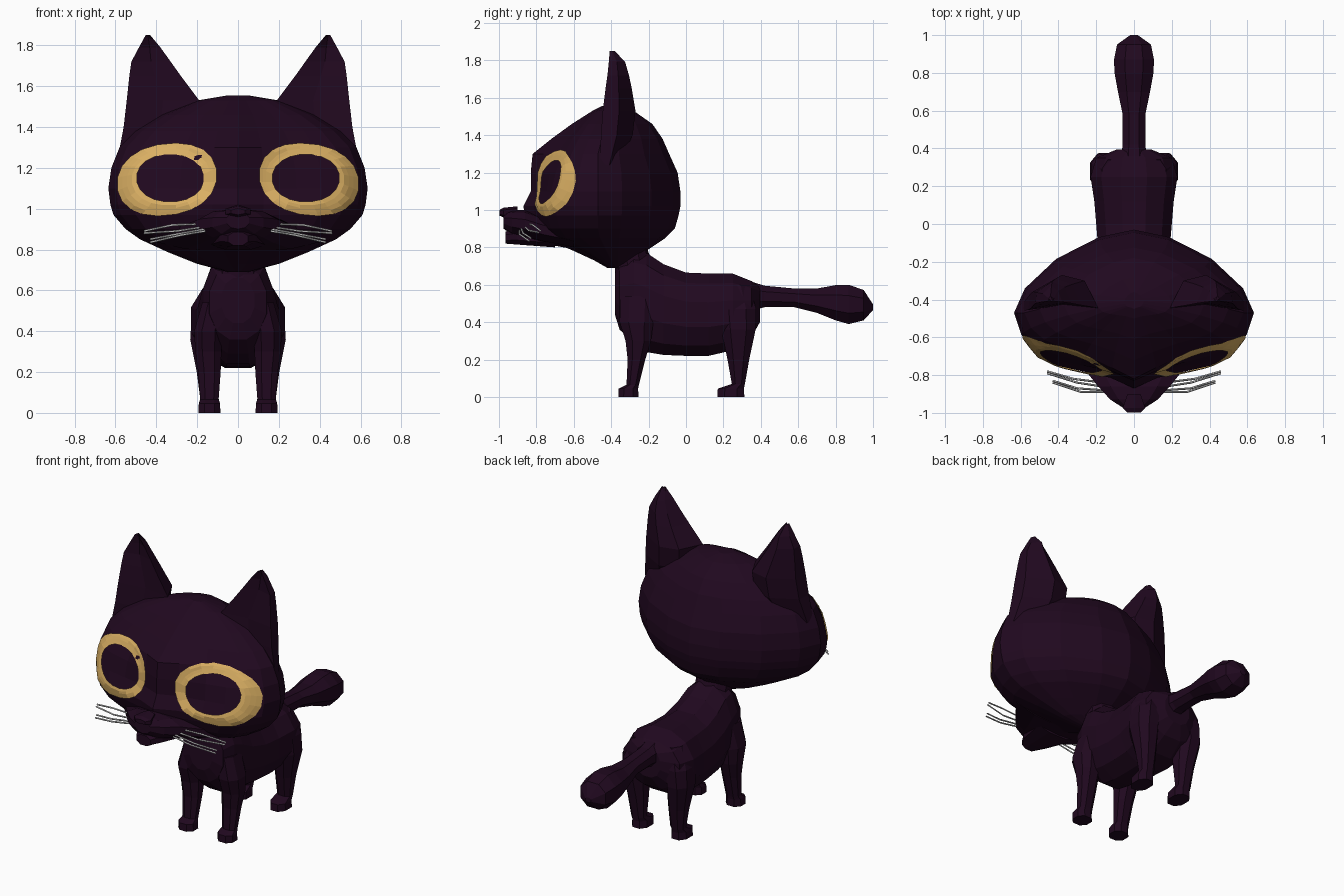
import bpy, bmesh, math
from mathutils import Vector
from mathutils.bvhtree import BVHTree

if "Cube" in bpy.data.objects:
    bpy.data.objects.remove(bpy.data.objects["Cube"])


def material(name, rgb):
    m = bpy.data.materials.new(name)
    m.diffuse_color = (*rgb, 1)
    m.use_nodes = True
    m.node_tree.nodes["Principled BSDF"].inputs["Base Color"].default_value = m.diffuse_color
    return m


FUR = material("dark_plum_fur", (0.0145, 0.0025, 0.0135))
GOLD = material("golden_eye", (0.70, 0.43, 0.125))
GREY = material("whisker_grey", (0.55, 0.55, 0.55))


def finish(bm, name, mat, mirror=False):
    me = bpy.data.meshes.new(name)
    bm.to_mesh(me)
    ob = bpy.data.objects.new(name, me)
    bpy.context.collection.objects.link(ob)
    me.materials.append(mat)
    if mirror:
        ob.modifiers.new("mirror", 'MIRROR').use_mirror_merge = False
    return ob


def loft(name, rings, mat=FUR, mirror=False):
    """Skin a list of equal-length rings and cap both ends."""
    bm = bmesh.new()
    vs = [[bm.verts.new(p) for p in r] for r in rings]
    n = len(vs[0])
    for a, b in zip(vs, vs[1:]):
        for i in range(n):
            j = (i + 1) % n
            bm.faces.new((a[i], a[j], b[j], b[i]))
    bm.faces.new(vs[0])
    bm.faces.new(vs[-1])
    bmesh.ops.recalc_face_normals(bm, faces=bm.faces)
    finish(bm, name, mat, mirror)
    return bm


def oval(n, power=2.0):
    """Superellipse points scaled to fill the -1..1 square."""
    out = []
    for i in range(n):
        a = 2 * math.pi * (i + 0.5) / n
        c, s = math.cos(a), math.sin(a)
        out.append((math.copysign(abs(c) ** (2 / power), c),
                    math.copysign(abs(s) ** (2 / power), s)))
    mu, mv = max(p[0] for p in out), max(p[1] for p in out)
    return [(u / mu, v / mv) for u, v in out]


def loft_y(name, rows, n=10, power=2.2):
    """Rows are y, half width, bottom z, top z."""
    loft(name, [[(u * w, y, (b + t) / 2 + v * (t - b) / 2) for u, v in oval(n, power)]
                for y, w, b, t in rows])


def loft_z(name, rows, n=8, power=2.3, mirror=True):
    """Rows are z, centre x, centre y, radius x, radius y."""
    loft(name, [[(x + u * rx, y + v * ry, z) for u, v in oval(n, power)]
                for z, x, y, rx, ry in rows], mirror=mirror)


# Head: horizontal outlines; the face is full at cheek level and flatter at the brow
FULL = [(0, 1), (.2, .86), (.45, .77), (.65, .70), (.82, .57), (.94, .32), (1, 0)]
FLAT = [(0, 1), (.2, .83), (.45, .62), (.65, .50), (.82, .39), (.94, .22), (1, 0)]
BACK = [(math.cos(a) ** 1.25, math.sin(a) ** 1.25)
        for a in (math.radians(d) for d in (22, 45, 68))]


def head_ring(z, yf, w, yw, yb, flat):
    half = [(x * w, yw + (yf - yw) * (d + (e - d) * flat))
            for (x, d), (_, e) in zip(FULL, FLAT)]
    half += [(x * w, yw + (yb - yw) * d) for x, d in BACK] + [(0, yb)]
    return [(x, y, z) for x, y in half] + [(-x, y, z) for x, y in half[-2:0:-1]]


head = loft("head", [head_ring(*r) for r in (
    (0.69, -.42, .05, -.37, -.33, 0), (0.73, -.49, .20, -.40, -.28, 0),
    (0.79, -.62, .35, -.43, -.20, 0), (0.85, -.78, .48, -.46, -.11, 0),
    (0.90, -.83, .55, -.47, -.06, 0), (0.97, -.86, .61, -.47, -.04, 0),
    (1.02, -.87, .625, -.47, -.03, 0), (1.10, -.83, .635, -.47, -.03, 0),
    (1.20, -.83, .62, -.47, -.045, .35), (1.30, -.82, .58, -.47, -.09, .9),
    (1.38, -.72, .50, -.45, -.125, .6), (1.46, -.61, .37, -.43, -.18, .3),
    (1.53, -.50, .20, -.42, -.28, 0), (1.555, -.45, .05, -.41, -.36, 0))])

# Eyes: golden rings laid onto the face around a dark centre
tree = BVHTree.FromBMesh(head)


def on_face(x, z):
    hit = tree.ray_cast(Vector((x, -2, z)), Vector((0, 1, 0)))[0]
    if hit is None:
        hit = tree.find_nearest(Vector((x, -.55, z)))[0]
    return hit + Vector((.002, -.009, 0))


bm = bmesh.new()
rows = []
outer, inner = oval(20, 2.2), oval(20, 2.1)
for k in range(5):
    t = k / 4
    row = []
    for (u, v), (p, q) in zip(outer, inner):
        ox, oz = .346 + .242 * u, 1.143 + .175 * v - .022 * u
        ix, iz = .33 + .163 * p, 1.15 + .115 * q
        row.append(bm.verts.new(on_face(ox + (ix - ox) * t, oz + (iz - oz) * t)))
    rows.append(row)
for a, b in zip(rows, rows[1:]):
    for i in range(20):
        j = (i + 1) % 20
        bm.faces.new((a[i], a[j], b[j], b[i]))
finish(bm, "eye_rings", GOLD, mirror=True)
head.free()

# Muzzle, chin and nose
loft_y("muzzle", [(-.60, .40, .79, .93), (-.76, .27, .82, .965), (-.86, .19, .845, 1.0),
                  (-.93, .125, .865, 1.0), (-.975, .055, .90, .985)])
loft_y("chin", [(-.70, .14, .80, .88), (-.90, .09, .815, .90), (-.965, .05, .82, .885)], 8)
loft_y("nose", [(-.90, .035, .97, 1.02), (-.975, .06, .96, 1.012), (-.998, .035, .97, 1.0)], 6)

# Ears: rounded back, slightly hollow front, sinking into the head
loft("ears", [[(a, f, z), ((a + b) / 2, f + .025, z), (b, f, z),
               (b - .03 * (b - a), (f + k) / 2, z), ((a + b) / 2 + .04 * (b - a), k, z),
               (a + .2 * (b - a), k - .03, z)]
              for z, a, b, f, k in (
    (1.24, .26, .59, -.46, -.36), (1.40, .20, .56, -.455, -.285),
    (1.53, .19, .545, -.445, -.27), (1.65, .28, .532, -.43, -.29),
    (1.72, .33, .522, -.42, -.305), (1.79, .38, .485, -.413, -.325),
    (1.85, .43, .452, -.408, -.38))], mirror=True)

# Torso and neck
loft_y("torso", [(-.38, .08, .44, .66), (-.355, .14, .36, .72), (-.28, .17, .29, .78),
                 (-.21, .18, .24, .77), (-.12, .19, .225, .71), (0, .20, .22, .665),
                 (.12, .21, .22, .66), (.25, .23, .25, .66), (.35, .20, .32, .62),
                 (.395, .09, .40, .59)], 12)
loft_z("neck", [(.50, 0, -.25, .16, .125), (.62, 0, -.25, .135, .13),
                (.72, 0, -.28, .11, .10), (.84, 0, -.30, .10, .075)], 10, 2.2, False)

# Legs with forward-pointing paws
loft_z("front_legs", [(.54, .12, -.26, .055, .09), (.40, .145, -.265, .070, .09),
                      (.30, .145, -.255, .064, .068), (.20, .14, -.265, .055, .047),
                      (.065, .14, -.285, .045, .033), (.045, .14, -.308, .052, .052),
                      (0, .14, -.308, .054, .054)])
loft_z("hind_legs", [(.60, .11, .25, .06, .09), (.47, .15, .275, .077, .10),
                     (.36, .16, .28, .074, .092), (.20, .145, .28, .057, .058),
                     (.07, .14, .28, .045, .035), (.045, .14, .24, .052, .070),
                     (0, .14, .24, .054, .072)])

# Tail with a club-shaped tip
loft_y("tail", [(.34, .07, .46, .62), (.42, .06, .48, .595), (.58, .06, .48, .58),
                (.70, .085, .45, .58), (.80, .103, .41, .598), (.87, .106, .39, .60),
                (.95, .09, .41, .572), (1.0, .02, .465, .495)], 8)

# Whiskers: thin bent strands on both cheeks
curve = bpy.data.curves.new("whiskers", 'CURVE')
curve.dimensions = '3D'
curve.bevel_depth = .0055
curve.bevel_resolution = 0
for side in (-1, 1):
    for strand in (((.16, -.84, .925), (.32, -.82, .92), (.46, -.78, .89)),
                   ((.17, -.86, .91), (.30, -.84, .89), (.46, -.79, .88)),
                   ((.16, -.88, .90), (.30, -.87, .875), (.43, -.83, .85)),
                   ((.16, -.89, .89), (.28, -.89, .87), (.43, -.84, .835))):
        s = curve.splines.new('POLY')
        s.points.add(2)
        for p, (x, y, z) in zip(s.points, strand):
            p.co = (side * x, y, z, 1)
ob = bpy.data.objects.new("whiskers", curve)
bpy.context.collection.objects.link(ob)
curve.materials.append(GREY)
